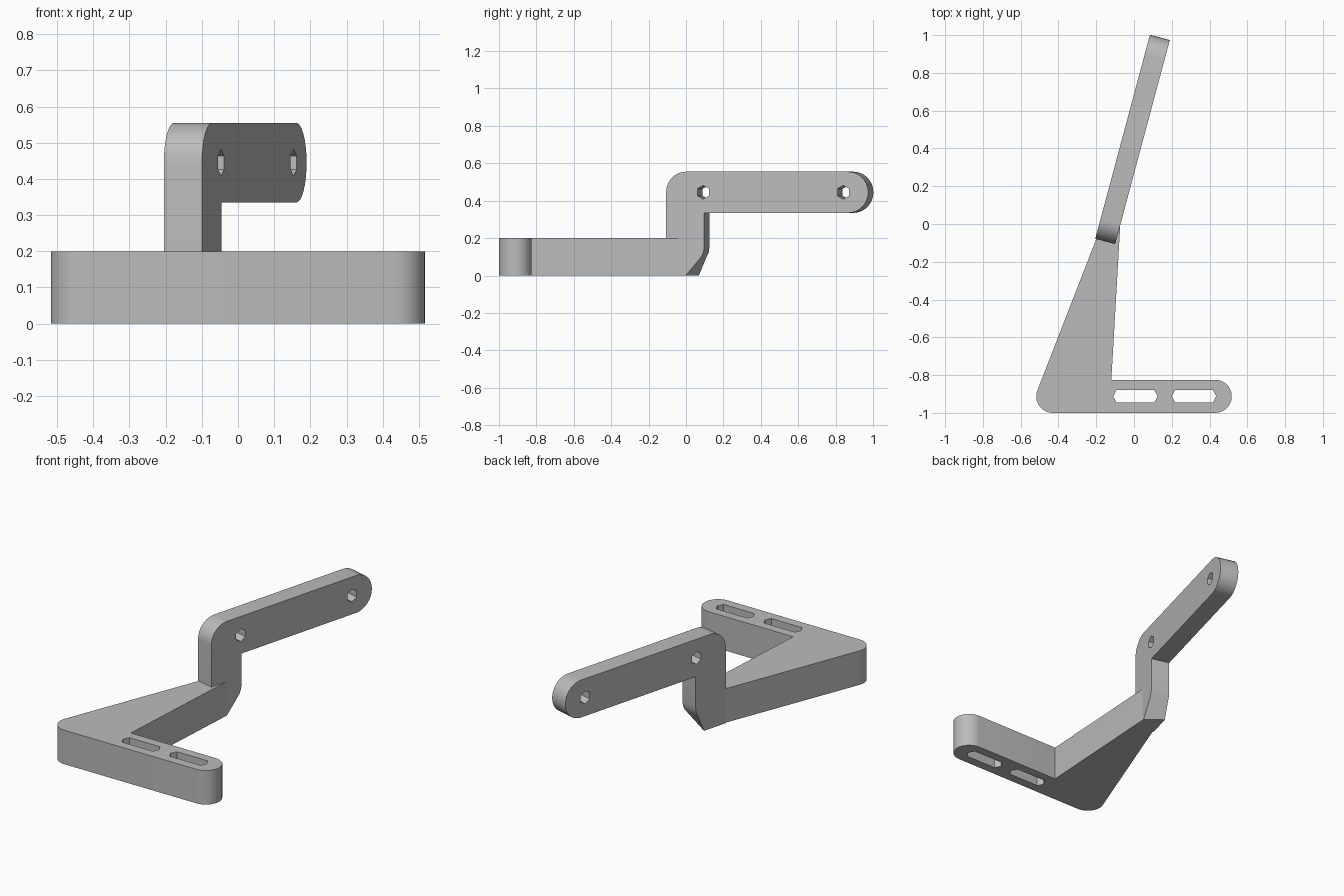
import bpy, bmesh, math
from mathutils import Matrix, Vector

if "Cube" in bpy.data.objects:
    bpy.data.objects.remove(bpy.data.objects["Cube"])

grey = bpy.data.materials.new("grey_plastic")
grey.diffuse_color = (0.5, 0.5, 0.5, 1)
grey.use_nodes = True
grey.node_tree.nodes["Principled BSDF"].inputs["Base Color"].default_value = grey.diffuse_color


def arc(cx, cy, r, a0, a1, n=10):
    return [(cx + r * math.cos(math.radians(a0 + (a1 - a0) * i / n)),
             cy + r * math.sin(math.radians(a0 + (a1 - a0) * i / n))) for i in range(n + 1)]


def plate(name, loops, depth):
    """Extrude a flat outline with holes from z = 0 to z = depth."""
    bm = bmesh.new()
    edges = []
    for loop in loops:
        vs = [bm.verts.new((x, y, 0)) for x, y in loop]
        edges += [bm.edges.new((vs[i], vs[(i + 1) % len(vs)])) for i in range(len(vs))]
    bmesh.ops.triangle_fill(bm, edges=edges, use_beauty=True, normal=(0, 0, 1))
    res = bmesh.ops.extrude_face_region(bm, geom=bm.faces[:], use_keep_orig=True)
    bmesh.ops.translate(bm, vec=(0, 0, depth),
                        verts=[g for g in res["geom"] if isinstance(g, bmesh.types.BMVert)])
    bmesh.ops.recalc_face_normals(bm, faces=bm.faces[:])
    me = bpy.data.meshes.new(name)
    bm.to_mesh(me)
    bm.free()
    me.materials.append(grey)
    ob = bpy.data.objects.new(name, me)
    bpy.context.collection.objects.link(ob)
    return ob


def slot(x0, x1, y=-0.912, h=0.034, e=0.018):
    return [(x0, y), (x0 + e, y - h), (x1 - e, y - h),
            (x1, y), (x1 - e, y + h), (x0 + e, y + h)]


# Tapered foot with the slotted bar
foot = plate("foot_bracket", [
    arc(-0.43, -0.9125, 0.0875, 159, 270)
    + arc(0.43, -0.9125, 0.0875, -90, 90, 14)
    + [(-0.12, -0.825), (-0.073, -0.01), (-0.165, 0.03), (-0.2, -0.08)],
    slot(-0.11, 0.125), slot(0.2, 0.435)], 0.2)

# Upright leg and arm, drawn as length along the arm against height
hole = lambda s: arc(s, 0.445, 0.037, 90, 390, 5)
arm = plate("leg_and_arm", [
    [(0, 0), (0.13, 0), (0.195, 0.1), (0.207, 0.125), (0.21, 0.15), (0.21, 0.335)]
    + arc(1.008, 0.445, 0.11, -90, 90, 16)
    + arc(0.11, 0.445, 0.11, 90, 180),
    hole(0.205), hole(0.98)], 0.109)

# Skew the lower back edge of the leg
for v in arm.data.vertices:
    if v.co.y < 0.01 and v.co.x > 0.1:
        v.co.x += 0.022 if v.co.z < 0.05 else -0.022

# Stand the arm up and swing it 15 degrees off the y axis
a = math.radians(15)
along = Vector((math.sin(a), math.cos(a), 0))
across = Vector((math.cos(a), -math.sin(a), 0))
m = Matrix((along, (0, 0, 1), across)).transposed().to_4x4()
m.translation = (-0.205, -0.078, 0)
arm.data.transform(m)
if m.determinant() < 0:
    arm.data.flip_normals()

# Join both into one solid
mod = foot.modifiers.new("join", 'BOOLEAN')
mod.operation = 'UNION'
mod.solver = 'EXACT'
mod.object = arm
bpy.context.view_layer.objects.active = foot
foot.select_set(True)
bpy.ops.object.modifier_apply(modifier="join")
bpy.data.objects.remove(arm)
bpy.ops.object.shade_smooth_by_angle(angle=math.radians(30))
